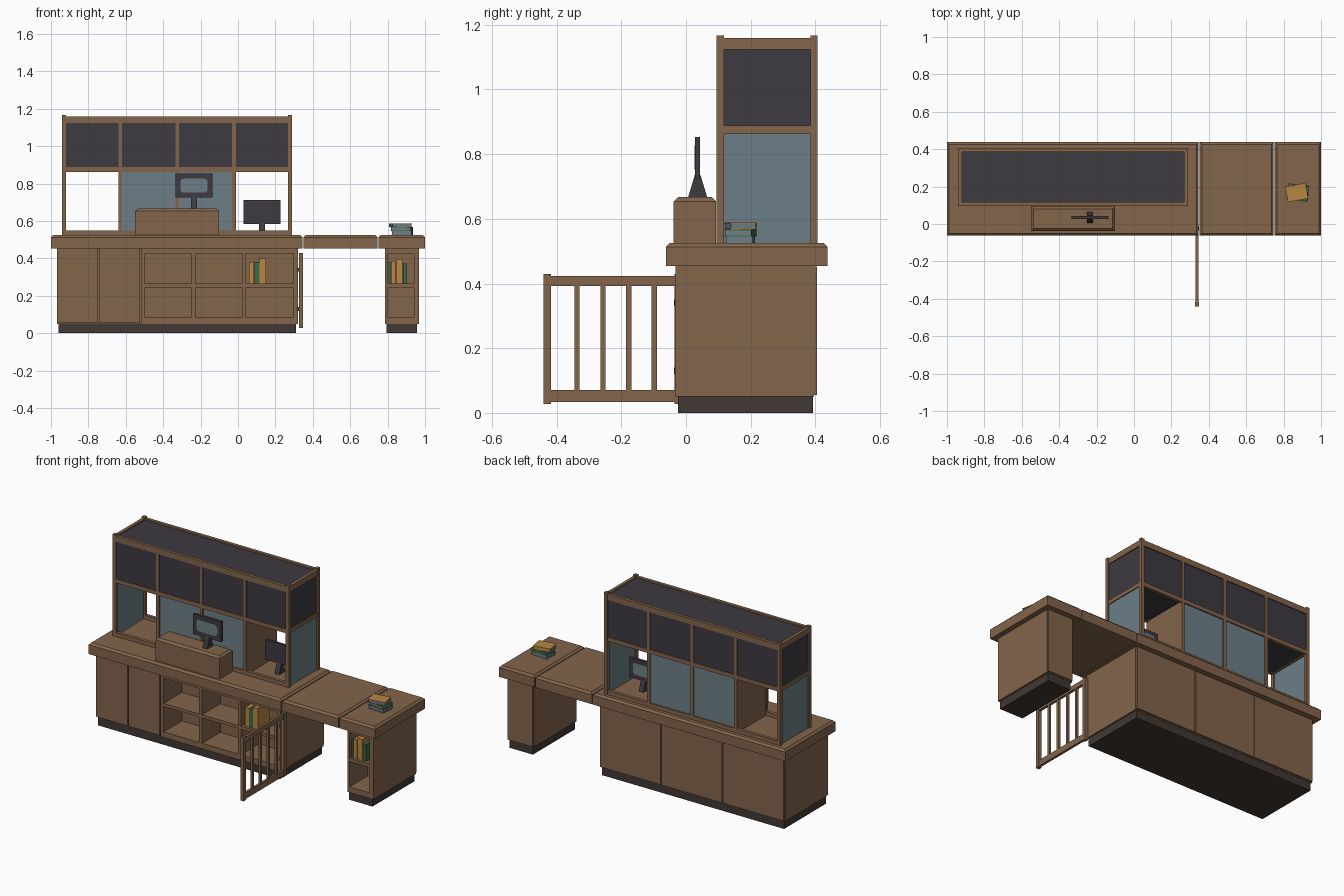
import bpy, bmesh, math
from mathutils import Matrix, Vector

if "Cube" in bpy.data.objects:
    bpy.data.objects.remove(bpy.data.objects["Cube"])


def mat(name, rgb):
    m = bpy.data.materials.new(name)
    m.diffuse_color = (*rgb, 1)
    m.use_nodes = True
    m.node_tree.nodes["Principled BSDF"].inputs["Base Color"].default_value = m.diffuse_color
    return m


WOOD = mat("brown wood", (0.225, 0.128, 0.070))
DARK = mat("charcoal", (0.047, 0.042, 0.052))
GLASS = mat("blue grey glass", (0.150, 0.212, 0.238))
BASE = mat("dark brown plinth", (0.052, 0.040, 0.034))
ORANGE = mat("orange cover", (0.479, 0.238, 0.055))
GREEN = mat("green cover", (0.048, 0.144, 0.058))


def finish(name, bm, m):
    bmesh.ops.recalc_face_normals(bm, faces=bm.faces)
    me = bpy.data.meshes.new(name)
    bm.to_mesh(me)
    bm.free()
    me.materials.append(m)
    ob = bpy.data.objects.new(name, me)
    bpy.context.collection.objects.link(ob)
    return ob


def box(name, x, y, z, m, bevel=0):
    """Box from (min, max) ranges, optional chamfer on the top edges."""
    bm = bmesh.new()
    bmesh.ops.create_cube(bm, size=1)
    for v in bm.verts:
        v.co = Vector((x[v.co.x > 0], y[v.co.y > 0], z[v.co.z > 0]))
    if bevel:
        top = [e for e in bm.edges if all(abs(v.co.z - z[1]) < 1e-6 for v in e.verts)]
        bmesh.ops.bevel(bm, geom=top, offset=bevel, segments=1, affect='EDGES')
    return finish(name, bm, m)


def prism(name, pts, lo, hi, axis, m):
    """Extrude a profile: axis 'x' uses (y, z) points, axis 'y' uses (x, z)."""
    bm = bmesh.new()
    mk = (lambda p, t: (t, p[0], p[1])) if axis == 'x' else (lambda p, t: (p[0], t, p[1]))
    a = [bm.verts.new(mk(p, lo)) for p in pts]
    b = [bm.verts.new(mk(p, hi)) for p in pts]
    bm.faces.new(a)
    bm.faces.new(b[::-1])
    for i in range(len(pts)):
        j = (i + 1) % len(pts)
        bm.faces.new((a[i], a[j], b[j], b[i]))
    return finish(name, bm, m)


# Counter tops: main, lift-up flap, end stand
for name, x in (("main_top", (-1, 0.345)), ("flap_top", (0.351, 0.746)), ("end_top", (0.752, 1))):
    box(name, x, (-0.062, 0.438), (0.454, 0.525), WOOD, 0.012)

# Plinths
box("main_plinth", (-0.96, 0.31), (-0.025, 0.393), (0, 0.052), BASE)
box("end_plinth", (0.794, 0.957), (-0.025, 0.393), (0, 0.052), BASE)

FRONT, DEEP = -0.032, 0.15


def shelves(name, x0, x1, openings):
    """Open front shelving: uprights between openings plus three boards."""
    edges = [x0] + [v for o in openings for v in o] + [x1]
    for i in range(0, len(edges), 2):
        box(name + "_upright", (edges[i], edges[i + 1]), (FRONT, DEEP), (0.05, 0.455), WOOD)
    for a, b in openings:
        for z in ((0.05, 0.085), (0.245, 0.265), (0.425, 0.455)):
            box(name + "_board", (a, b), (FRONT, DEEP), z, WOOD)


# Main cabinet
box("main_carcass", (-0.968, 0.32), (DEEP, 0.395), (0.05, 0.455), WOOD)
box("door_carcass", (-0.968, -0.518), (-0.02, DEEP), (0.05, 0.455), WOOD)
for a, b in ((-0.968, -0.750), (-0.742, -0.526)):
    box("cabinet_door", (a, b), (FRONT, -0.02), (0.055, 0.455), WOOD)
shelves("main_shelf", -0.518, 0.32, [(-0.497, -0.251), (-0.228, 0.024), (0.043, 0.298)])
for i in range(3):
    a = -0.965 + i * 0.429
    box("back_panel", (a, a + 0.423), (0.395, 0.405), (0.055, 0.452), WOOD)

# End cabinet
box("end_carcass", (0.786, 0.968), (DEEP, 0.395), (0.05, 0.455), WOOD)
shelves("end_shelf", 0.786, 0.968, [(0.801, 0.942)])
box("end_back_panel", (0.79, 0.964), (0.395, 0.405), (0.055, 0.452), WOOD)

# Upper frame: posts, rails, dividers
X0, X1, Y0, Y1, T = -0.942, 0.288, 0.095, 0.407, 0.022
for x in (X0, X1 - T):
    for y in (Y0, Y1 - T):
        box("frame_post", (x, x + T), (y, y + T), (0.52, 1.167), WOOD)
RAILS = ((0.863, 0.888), (1.123, 1.159))
for y in (Y0 + 0.002, Y1 - T):
    for z in RAILS + ((0.52, 0.55),):
        box("long_rail", (X0 + T, X1 - T), (y, y + T - 0.002), z, WOOD)
    for x in (-0.629, -0.325, -0.021):
        box("frame_divider", (x - 0.01, x + 0.01), (y, y + T - 0.002), (0.55, 1.123), WOOD)
for x in (X0 + 0.002, X1 - T):
    for z in RAILS:
        box("side_rail", (x, x + T - 0.002), (Y0 + T, Y1 - T), z, WOOD)
for x in (-0.629, -0.021):
    box("partition_wall", (x - 0.0095, x + 0.0095), (Y0 + 0.01, Y1 - 0.01), (0.52, 0.87), WOOD)

# Dark upper cabinet and glass panes
box("upper_cabinet", (X0 + 0.008, X1 - 0.008), (Y0 + 0.008, Y1 - 0.008), (0.87, 1.15), DARK)
for y in (Y0 + 0.01, Y1 - 0.016):
    box("middle_glass", (-0.62, -0.03), (y, y + 0.006), (0.52, 0.87), GLASS)
for x in (X0 + 0.008, X1 - 0.014):
    box("side_glass", (x, x + 0.006), (Y0 + T, Y1 - T), (0.52, 0.87), GLASS)

# Raised desk box with chamfered top
box("desk_box", (-0.55, -0.102), (-0.038, 0.093), (0.52, 0.667), WOOD, 0.013)


def monitor(name, cx, cy, floor, z0, z1, face):
    """Screen on a wedge stand; face is -1 for front, 1 for back."""
    box(name + "_case", (cx - 0.098, cx + 0.098), (cy - 0.008, cy + 0.008), (z0, z1), DARK)
    prism(name + "_stand", [(cy - 0.03, floor), (cy + 0.03, floor), (cy + 0.009, z0 + 0.01),
                            (cy - 0.009, z0 + 0.01)], cx - 0.016, cx + 0.016, 'x', DARK)
    pts, r, w, h, zc = [], 0.015, 0.072, 0.037, (z0 + z1) / 2
    for q, (sx, sz) in enumerate(((1, 1), (-1, 1), (-1, -1), (1, -1))):
        for k in range(4):
            t = math.radians(q * 90 + k * 30)
            pts.append((cx + sx * (w - r) + r * math.cos(t), zc + sz * (h - r) + r * math.sin(t)))
    y = cy + face * 0.008
    prism(name + "_screen", pts, y, y + face * 0.002, 'y', GLASS)


monitor("staff_monitor", -0.235, 0.036, 0.665, 0.725, 0.853, -1)
monitor("visitor_monitor", 0.128, 0.235, 0.52, 0.585, 0.711, 1)

# Swing gate, standing open
GX = (0.326, 0.347)
for y in (-0.44, -0.036):
    box("gate_post", GX, (y, y + 0.022), (0.028, 0.43), WOOD)
for z in ((0.033, 0.071), (0.393, 0.424)):
    box("gate_rail", (0.329, 0.344), (-0.418, -0.036), z, WOOD)
for y in (-0.337, -0.257, -0.177, -0.098):
    box("gate_bar", (0.330, 0.343), (y - 0.008, y + 0.008), (0.071, 0.393), WOOD)
for z in (0.13, 0.34):
    box("gate_hinge", (0.312, 0.328), (-0.037, -0.02), (z - 0.01, z + 0.01), DARK)

# Standing books on the shelves
for x0, x1, top, m in ((0.058, 0.086, 0.382, ORANGE), (0.089, 0.114, 0.382, GREEN),
                       (0.116, 0.150, 0.400, ORANGE), (0.803, 0.815, 0.380, GREEN),
                       (0.817, 0.842, 0.386, ORANGE), (0.844, 0.880, 0.398, ORANGE),
                       (0.882, 0.904, 0.372, GREEN)):
    box("shelf_book", (x0, x1), (-0.015, 0.10), (0.265, top), m)

# Stacked books: cover plates, spine and pages, each turned a little
for i, (m, ang, cx) in enumerate(((GLASS, -4, 0.878), (GREEN, -8, 0.876), (ORANGE, 10, 0.870))):
    z = 0.525 + i * 0.021
    parts = [box("book_cover", (-0.055, 0.055), (-0.042, 0.042), (z, z + 0.003), m),
             box("book_cover", (-0.055, 0.055), (-0.042, 0.042), (z + 0.018, z + 0.021), m),
             box("book_spine", (-0.055, 0.055), (0.039, 0.042), (z + 0.003, z + 0.018), m),
             box("book_pages", (-0.052, 0.052), (-0.039, 0.039), (z + 0.003, z + 0.018), GLASS)]
    for p in parts:
        p.data.transform(Matrix.Translation((cx, 0.168, 0)) @ Matrix.Rotation(math.radians(ang), 4, 'Z'))
